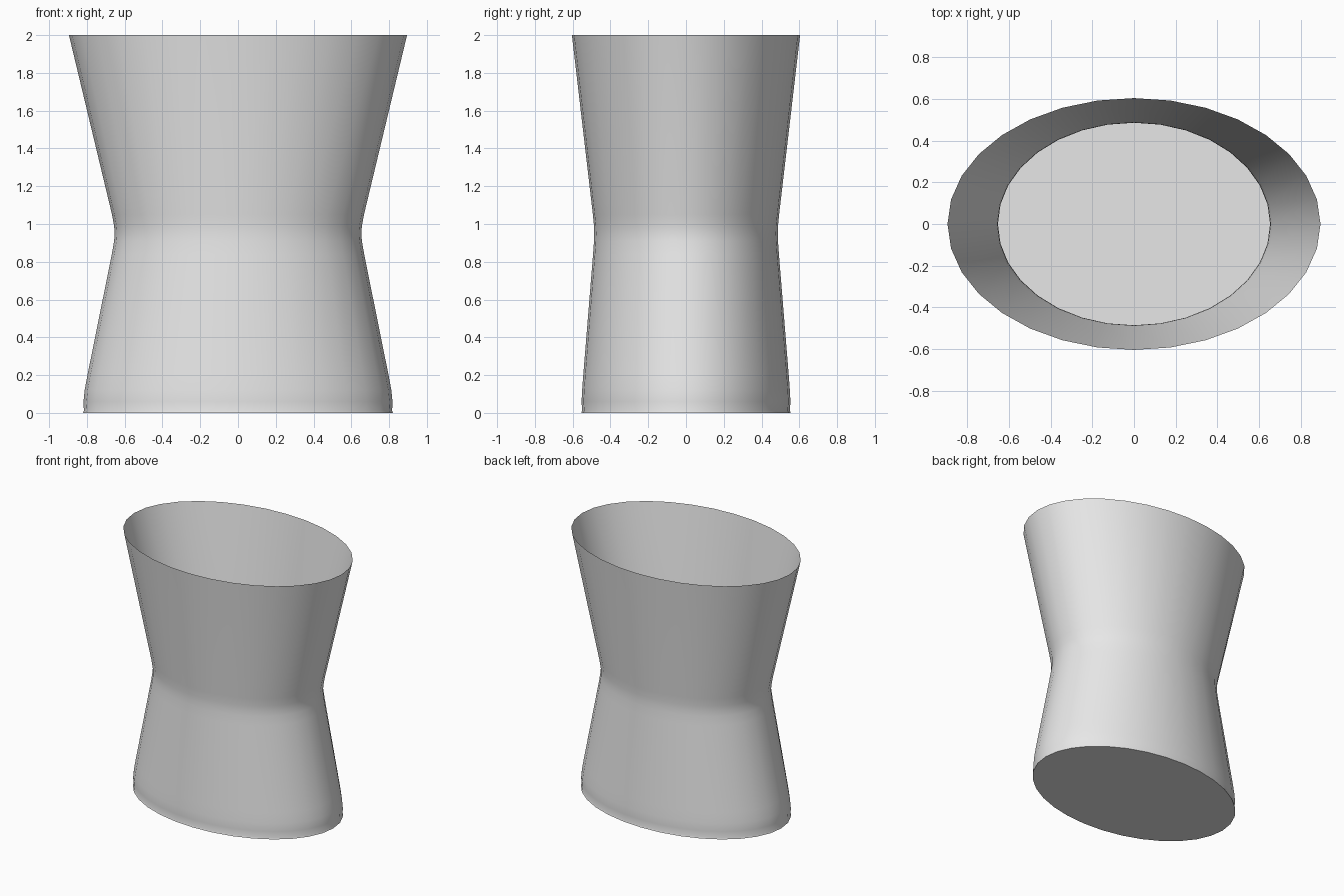
import bpy, bmesh
from math import sin, cos, tau, radians

cube = bpy.data.objects.get("Cube")
if cube:
    bpy.data.objects.remove(cube, do_unlink=True)

SEGMENTS = 32
# Half width, half depth and height of each oval ring, floor to rim
RINGS = [
    (0.82, 0.554, 0.0), (0.816, 0.55, 0.012), (0.818, 0.553, 0.06),
    (0.812, 0.55, 0.12), (0.797, 0.544, 0.2), (0.668, 0.492, 0.84),
    (0.656, 0.487, 0.91), (0.653, 0.486, 0.95), (0.656, 0.487, 0.99),
    (0.667, 0.493, 1.05), (0.895, 0.604, 2.0),
]

# Plain grey material
grey = bpy.data.materials.new("light_grey")
grey.use_nodes = True
colour = (0.8, 0.8, 0.8, 1)
grey.diffuse_color = colour
grey.node_tree.nodes["Principled BSDF"].inputs["Base Color"].default_value = colour

# Thin oval wall, open at the top, with one flat floor
bm = bmesh.new()
loops = []
for width, depth, z in RINGS:
    loops.append([bm.verts.new((width * cos(tau * i / SEGMENTS),
                                depth * sin(tau * i / SEGMENTS), z))
                  for i in range(SEGMENTS)])
for low, high in zip(loops, loops[1:]):
    for i in range(SEGMENTS):
        j = (i + 1) % SEGMENTS
        bm.faces.new((low[i], low[j], high[j], high[i]))
bm.faces.new(loops[0][::-1])

mesh = bpy.data.meshes.new("waisted_vessel")
bm.to_mesh(mesh)
bm.free()
mesh.materials.append(grey)
vessel = bpy.data.objects.new("waisted_vessel", mesh)
bpy.context.collection.objects.link(vessel)

# Smooth wall with a crisp floor edge
bpy.context.view_layer.objects.active = vessel
vessel.select_set(True)
bpy.ops.object.shade_smooth_by_angle(angle=radians(40))
